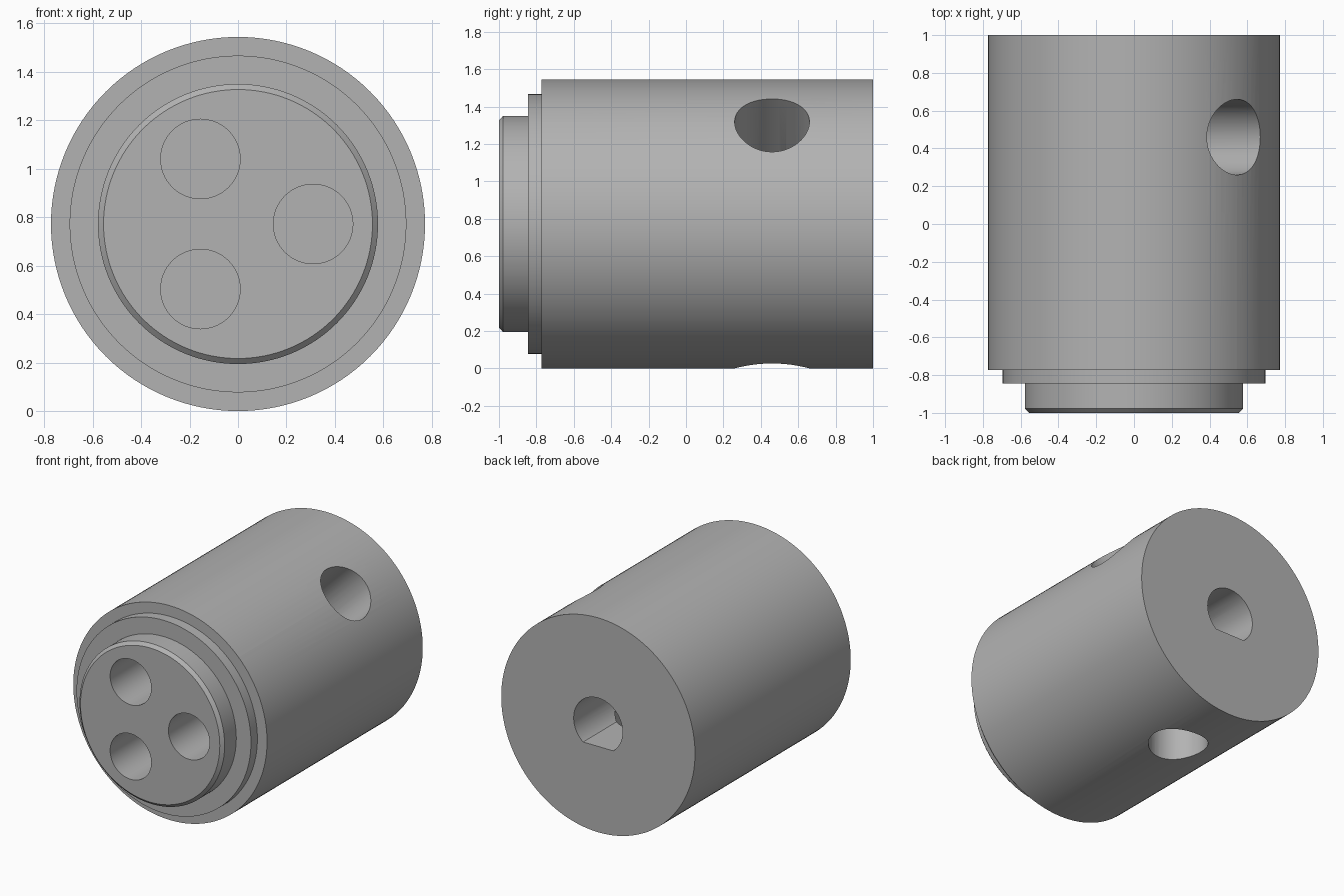
import bpy, bmesh
from math import sin, cos, pi, radians
from mathutils import Vector

if "Cube" in bpy.data.objects:
    bpy.data.objects.remove(bpy.data.objects["Cube"])

R = 0.772                 # body radius, also the height of the axis
SEG = 128
AXIS = Vector((0, 0, R))

metal = bpy.data.materials.new("grey_metal")
metal.use_nodes = True
grey = (0.45, 0.45, 0.45, 1)
metal.diffuse_color = grey
metal.node_tree.nodes["Principled BSDF"].inputs["Base Color"].default_value = grey


def finish(name, bm):
    bmesh.ops.recalc_face_normals(bm, faces=bm.faces)
    mesh = bpy.data.meshes.new(name)
    bm.to_mesh(mesh)
    bm.free()
    mesh.materials.append(metal)
    obj = bpy.data.objects.new(name, mesh)
    bpy.context.collection.objects.link(obj)
    return obj


def lathe(name, profile):
    """Closed solid turned about the y axis from (radius, y) rings."""
    bm = bmesh.new()
    rings = [[bm.verts.new((r * cos(2 * pi * i / SEG), y, R + r * sin(2 * pi * i / SEG)))
              for i in range(SEG)] for r, y in profile]
    for a, b in zip(rings, rings[1:]):
        for i in range(SEG):
            j = (i + 1) % SEG
            bm.faces.new((a[i], a[j], b[j], b[i]))
    bm.faces.new(rings[0])
    bm.faces.new(rings[-1])
    return finish(name, bm)


def drill(name, start, end, radius, flat=None):
    """Cylinder cutter between two points, optionally with a flat underside."""
    direction = end - start
    bm = bmesh.new()
    bmesh.ops.create_cone(bm, cap_ends=True, segments=64, radius1=radius,
                          radius2=radius, depth=direction.length)
    turn = direction.to_track_quat('Z', 'Y').to_matrix()
    bmesh.ops.rotate(bm, matrix=turn, verts=bm.verts)
    bmesh.ops.translate(bm, vec=(start + end) / 2, verts=bm.verts)
    if flat is not None:
        cut = bmesh.ops.bisect_plane(bm, geom=bm.verts[:] + bm.edges[:] + bm.faces[:],
                                     plane_co=(0, 0, flat), plane_no=(0, 0, -1),
                                     clear_outer=True)
        edges = [e for e in cut["geom_cut"] if isinstance(e, bmesh.types.BMEdge)]
        bmesh.ops.holes_fill(bm, edges=edges)
    obj = finish(name, bm)
    obj.hide_render = True
    return obj


# Stepped body with a chamfered nose
body = lathe("stepped_body", [(0.555, -1), (0.578, -0.978), (0.578, -0.845),
                              (0.695, -0.845), (0.695, -0.772), (R, -0.772), (R, 1)])

# D-shaped shaft bore in the back
cutters = [drill("shaft_bore", AXIS + Vector((0, 1.1, 0)), AXIS + Vector((0, 0, 0)),
                 0.195, flat=R - 0.154)]

# Three blind holes in the nose
for k in range(3):
    a = k * 2 * pi / 3
    centre = AXIS + Vector((0.31 * cos(a), 0, 0.31 * sin(a)))
    cutters.append(drill("nose_hole", centre + Vector((0, -1.1, 0)),
                         centre + Vector((0, -0.4, 0)), 0.164))

# Two radial screw holes reaching the bore
for angle in (45, -90):
    out = Vector((cos(radians(angle)), 0, sin(radians(angle))))
    centre = AXIS + Vector((0, 0.46, 0))
    cutters.append(drill("screw_hole", centre + out, centre + out * 0.02, 0.2))

for cutter in cutters:
    mod = body.modifiers.new(cutter.name, 'BOOLEAN')
    mod.operation = 'DIFFERENCE'
    mod.solver = 'EXACT'
    mod.object = cutter

# Apply the cuts, then drop the cutters
bpy.context.view_layer.update()
result = bpy.data.meshes.new_from_object(
    body.evaluated_get(bpy.context.evaluated_depsgraph_get()))
body.modifiers.clear()
body.data = result
for cutter in cutters:
    bpy.data.objects.remove(cutter)

bpy.ops.object.select_all(action='DESELECT')
body.select_set(True)
bpy.context.view_layer.objects.active = body
bpy.ops.object.shade_smooth_by_angle(angle=radians(25))
